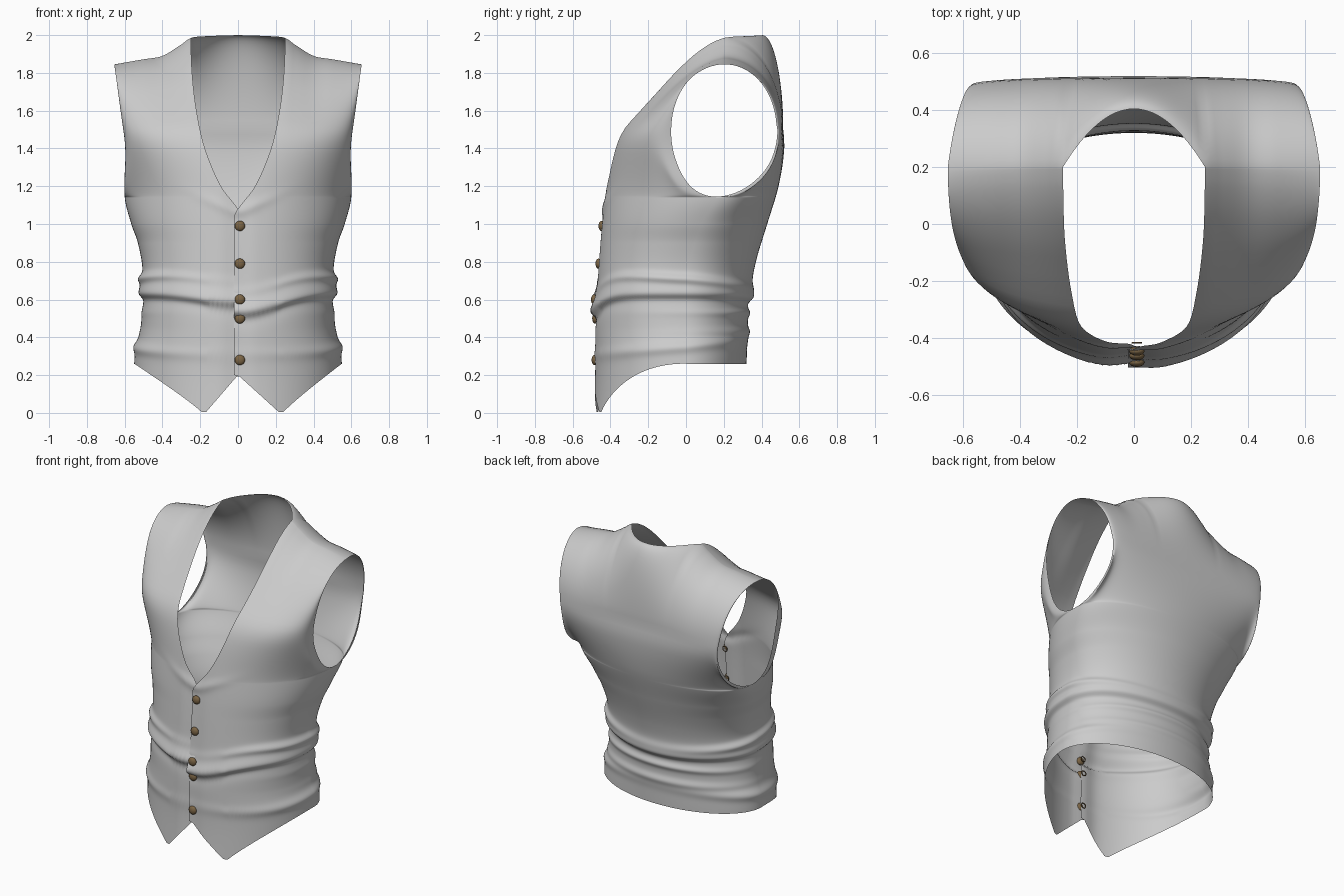
import bpy, bmesh, math
from mathutils import Vector

cube = bpy.data.objects.get("Cube")
if cube:
    bpy.data.objects.remove(cube)


def material(name, rgb, rough):
    m = bpy.data.materials.new(name)
    m.use_nodes = True
    m.diffuse_color = (*rgb, 1)
    bsdf = m.node_tree.nodes["Principled BSDF"]
    bsdf.inputs["Base Color"].default_value = (*rgb, 1)
    bsdf.inputs["Roughness"].default_value = rough
    return m


cloth = material("grey cloth", (0.6, 0.6, 0.6), 0.8)
brown = material("brown button", (0.2, 0.13, 0.06), 0.5)


def curve(points):
    """Smooth interpolation through (position, value) pairs."""
    n = len(points)
    slope = []
    for i in range(n):
        a, b = points[max(i - 1, 0)], points[min(i + 1, n - 1)]
        slope.append((b[1] - a[1]) / (b[0] - a[0]))

    def f(p):
        p = min(max(p, points[0][0]), points[-1][0])
        i = 0
        while i < n - 2 and p > points[i + 1][0]:
            i += 1
        (x0, v0), (x1, v1) = points[i], points[i + 1]
        h = x1 - x0
        s = (p - x0) / h
        return (v0 * (1 + 2 * s) * (1 - s) ** 2 + v1 * s * s * (3 - 2 * s)
                + h * s * (1 - s) * (slope[i] * (1 - s) - slope[i + 1] * s))
    return f


# Body measurements by height
PIT, TIP = 1.145, 1.845
MID, HALF = (PIT + TIP) / 2, (TIP - PIT) / 2
width = curve([(0, .55), (.25, .55), (.35, .54), (.45, .515), (.75, .505), (.9, .53),
               (1, .565), (1.145, .6), (1.4, .597), (1.6, .622), (1.845, .655)])
chest = curve([(0, -.495), (.2, -.487), (.5, -.485), (.75, -.47), (1, -.45), (1.2, -.425),
               (1.4, -.385), (1.5, -.34), (1.6, -.25), (1.7, -.155), (1.8, -.06),
               (1.9, .05), (1.96, .14), (1.985, .2)])
spine = curve([(.25, .32), (.6, .335), (.8, .37), (1, .43), (1.2, .49), (1.4, .52), (1.55, .51)])
neck = curve([(0, -.02), (.9, -.02), (1.04, -.02), (1.08, 0), (1.2, .09), (1.4, .175),
              (1.6, .22), (1.8, .243), (1.985, .25)])
rise = curve([(0, .155), (.15, .15), (.25, .14), (.3, .105), (.4, .045), (.5, .027), (.655, 0)])
flank = curve([(.25, 0), (.7, 0), (1, .08), (1.145, .16), (1.35, .2), (1.985, .2)])  # side seam
front_power = curve([(.25, .92), (.65, .82), (1.1, .92), (1.5, .85)])   # section roundness
back_power = curve([(.25, 1), (.7, .97), (1, .92), (1.2, .78), (1.5, .6)])


def bump(v, size):
    return math.exp(-(v / size) ** 2)


def fold(z, a, side):
    """Outward push of the waist wrinkles; a runs from front (0) to back (pi)."""
    lip = .615 - (.1 if side > 0 else .045) * bump(a, .55) - .02 * bump(a - math.pi, .8)
    sides = math.sin(a) ** 2
    over = 1 / (1 + math.exp(-(z - lip) / .009))
    d = over * (.027 + .01 * bump(a, .35)) * bump(z - lip, .075)
    d -= (1 - over) * .008 * bump(z - lip, .05)
    d += (.004 + .016 * sides) * bump(z - lip - .095 - .03 * math.cos(a), .024)
    d += .012 * bump(a - math.pi, 1.3) * (bump(z - .53, .02) + bump(z - .43, .025))
    d += (.004 + .01 * sides) * bump(z - .35 + .04 * math.cos(a), .03)
    d += .01 * bump(a, .3) * bump(z - 1.06 - .25 * a, .03)
    return d


def hem(x, side):
    peak = .23 if side > 0 else .18
    if x < peak:
        return .2 - .208 * max(x, 0) / peak
    return -.008 + .268 * ((x - peak) / (.55 - peak)) ** .9


LOW, HIGH, COLS, NECK_COLS = 120, 36, 44, 12
THETA0 = math.asin(.25 / width(TIP))


def spread(u, start):
    return start + (math.pi / 2 - start) * (1 - (1 - u) ** 1.4)


def row_levels(row):
    """Low part fraction, armhole angle and nominal height of a row."""
    if row <= LOW:
        return row / LOW, 0.0, PIT
    phi = math.pi * (row - LOW) / HIGH
    return 1.0, phi, MID - HALF * math.cos(phi)


def lift(zn):
    return max(0, (zn - 1.4) / (TIP - 1.4)) ** 1.5


def section(seam, middle, offset, th, phi, power):
    """Depth of a panel; the armhole offset spreads inward as it deepens."""
    c = max(math.cos(th), 0) ** power
    m = min(phi / (math.pi / 2), 1)
    m = m * m * (3 - 2 * m)
    pull = m * (1 - c) + (1 - m) * abs(math.sin(th)) ** 30
    return seam + (middle - seam) * c + offset * pull


def front_point(row, u, side):
    t, phi, zn = row_levels(row)
    if phi == 0:
        low = hem(width(.2) * math.sin(spread(u, math.asin(-.02 / .55))), side)
        z = zf = low + (PIT - low) * t
        w = width(z)
    else:
        w = width(zn)
        zf = zn + .14 * lift(zn)
    th = spread(u, math.asin(neck(zf) / w))
    x = w * math.sin(th)
    if phi:
        z = zn + rise(x) * lift(zn)
    y = section(flank(zf), chest(zf), -.283 * math.sin(phi), th, phi, front_power(zf))
    y += .02 * bump(x, .07)                         # hollow along the buttons
    d = fold(z, abs(th), side)
    if side > 0:                                    # overlapping placket
        y -= .012 * max(0, 1 - abs(x) / .12)
    return Vector((side * (x + d * math.sin(th)), y - d * math.cos(th), z))


def back_point(row, th, side):
    t, phi, zn = row_levels(row)
    if phi == 0:
        z = .26 + (PIT - .26) * t
        w = width(z)
    else:
        w = width(zn) - .035 * math.sin(phi)
    x = w * math.sin(th)
    if phi:
        z = zn + rise(x) * lift(zn)
    if phi <= math.pi / 2:
        y = section(flank(z), spine(z), .28 * math.sin(phi), th, phi, back_power(z))
    else:
        top = .2 + .205 * max(0, 1 - (math.sin(th) / math.sin(THETA0)) ** 2)
        crown = section(.48, .515, 0, th, phi, back_power(z))
        y = top + (crown - top) * math.sin(phi)
    d = fold(z, math.pi - th, side)
    return Vector((side * (x + d * math.sin(th)), y + d * math.cos(th), z))


bm = bmesh.new()


def grid(point, params, side, flip):
    """Skin one panel, column by column."""
    rows = LOW + HIGH + 1
    cols = [[bm.verts.new(point(r, p, side)) for r in range(rows)] for p in params]
    for a, b in zip(cols, cols[1:]):
        for r in range(rows - 1):
            quad = (a[r], b[r], b[r + 1], a[r + 1])
            bm.faces.new(quad[::-1] if flip else quad)


# Vest body: two front panels and the back, welded at side and shoulder seams
steps = [i / COLS for i in range(COLS + 1)]
back_angles = [THETA0 * i / NECK_COLS for i in range(NECK_COLS)] + [spread(u, THETA0) for u in steps]
for side in (1, -1):
    grid(front_point, steps, side, side < 0)
    grid(back_point, back_angles, side, side > 0)
bmesh.ops.remove_doubles(bm, verts=bm.verts, dist=.001)
mesh = bpy.data.meshes.new("vest_body")
bm.to_mesh(mesh)
bm.free()
mesh.materials.append(cloth)
for poly in mesh.polygons:
    poly.use_smooth = True
body = bpy.data.objects.new("vest_body", mesh)
bpy.context.collection.objects.link(body)

# Buttons down the placket, each with a small thread loop inside
for i, z in enumerate((.99, .79, .6, .5, .28)):
    y = chest(z) + .008 - fold(z, 0, 1)
    bpy.ops.mesh.primitive_uv_sphere_add(segments=16, ring_count=10, radius=.027,
                                         location=(.01, y - .004, z))
    button = bpy.context.object
    button.name = f"button_{i + 1}"
    button.scale = (1, .6, 1)
    button.data.materials.append(brown)
    bpy.ops.object.shade_smooth()
    bpy.ops.mesh.primitive_torus_add(major_radius=.016, minor_radius=.003, major_segments=16,
                                     minor_segments=6, location=(.01, y + .025, z),
                                     rotation=(math.pi / 2, 0, 0))
    loop = bpy.context.object
    loop.name = f"button_thread_{i + 1}"
    loop.data.materials.append(brown)
    bpy.ops.object.shade_smooth()
